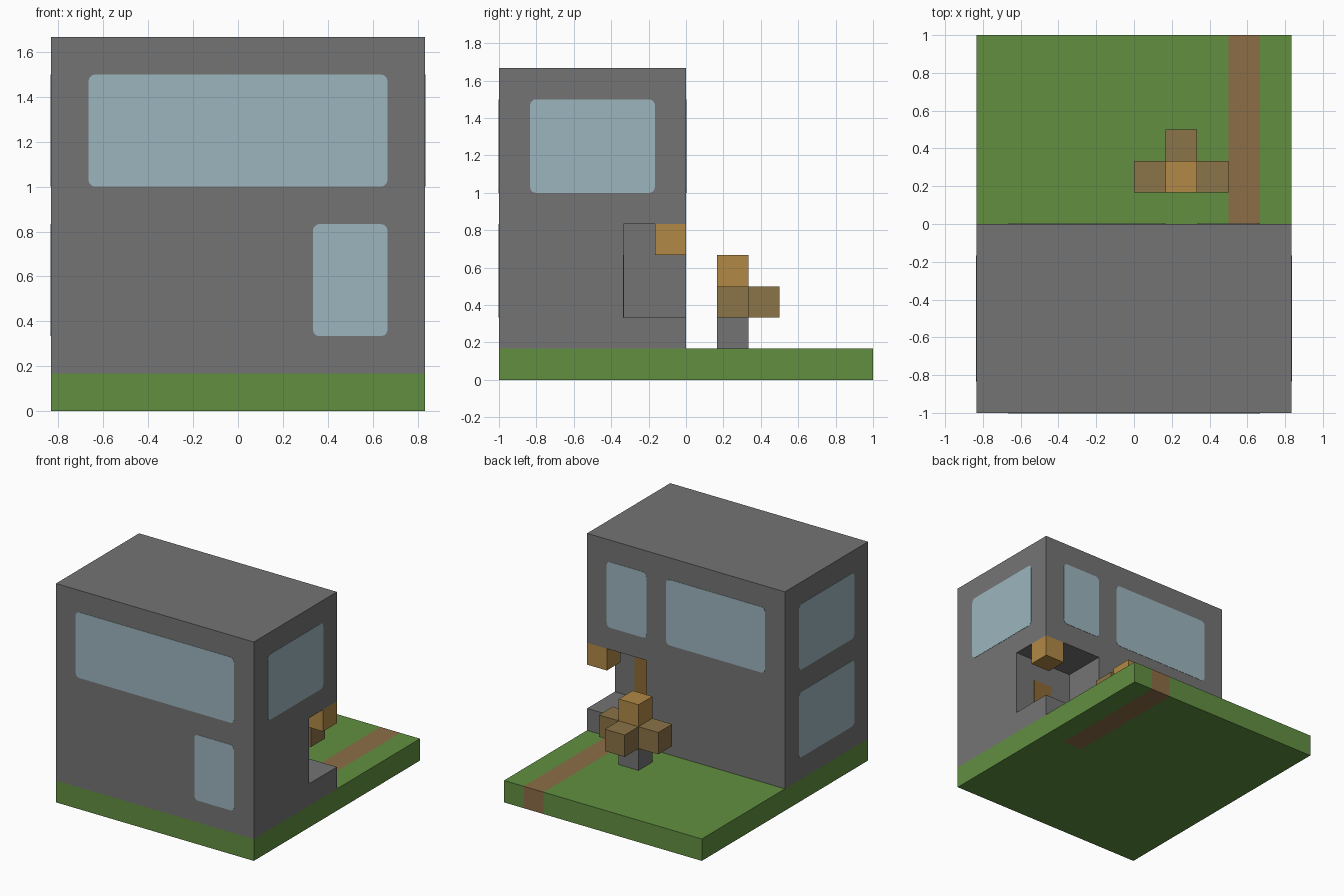
import bpy
import bmesh

if "Cube" in bpy.data.objects:
    bpy.data.objects.remove(bpy.data.objects["Cube"], do_unlink=True)

U = 1 / 6  # the whole scene sits on a regular block grid


def material(name, hex_colour):
    rgb = [int(hex_colour[i:i + 2], 16) / 255 for i in (0, 2, 4)]
    lin = [c / 12.92 if c < 0.04 else ((c + 0.055) / 1.055) ** 2.4 for c in rgb]
    m = bpy.data.materials.new(name)
    m.use_nodes = True
    m.diffuse_color = (*lin, 1)
    m.node_tree.nodes["Principled BSDF"].inputs["Base Color"].default_value = (*lin, 1)
    return m


grass = material("grass green", "618f40")
path = material("path brown", "8c6d46")
stone = material("stone grey", "747474")
glass = material("pale blue glass", "9cb6be")
gold = material("golden wood", "b18946")
tan = material("tan wood", "8b7347")
door_brown = material("door brown", "8c6a34")


def box(name, mat, lo, hi, round_axis=None):
    """Box between two corners; optionally round the edges along one axis."""
    bm = bmesh.new()
    bmesh.ops.create_cube(bm, size=1)
    for v in bm.verts:
        v.co = [(lo[i] + hi[i]) / 2 + v.co[i] * (hi[i] - lo[i]) for i in range(3)]
    if round_axis is not None:
        edges = [e for e in bm.edges
                 if abs((e.verts[0].co - e.verts[1].co).normalized()[round_axis]) > 0.9]
        bmesh.ops.bevel(bm, geom=edges, offset=0.03, segments=3,
                        profile=0.5, affect='EDGES')
    mesh = bpy.data.meshes.new(name)
    bm.to_mesh(mesh)
    bm.free()
    ob = bpy.data.objects.new(name, mesh)
    mesh.materials.append(mat)
    bpy.context.collection.objects.link(ob)
    return ob


def blocks(name, mat, lo, hi):
    """Box measured in grid units."""
    return box(name, mat, [c * U for c in lo], [c * U for c in hi])


def plate(name, mat, axis, wall, across, height, rounded=True):
    """Thin panel on a wall that faces along x (axis 0) or y (axis 1)."""
    t = 0.002
    lo, hi = [0, 0, height[0] * U], [0, 0, height[1] * U]
    lo[axis], hi[axis] = wall * U - t, wall * U + t
    lo[1 - axis], hi[1 - axis] = across[0] * U, across[1] * U
    return box(name, mat, lo, hi, axis if rounded else None)


# Lawn slab, cut so that the path runs through its back half
lawn = blocks("lawn", grass, (-5, -6, 0), (5, 6, 1))
lawn.data.materials.append(path)
bm = bmesh.new()
bm.from_mesh(lawn.data)
for co, no in (((3 * U, 0, 0), (1, 0, 0)), ((4 * U, 0, 0), (1, 0, 0)), ((0, 0, 0), (0, 1, 0))):
    bmesh.ops.bisect_plane(bm, geom=bm.verts[:] + bm.edges[:] + bm.faces[:],
                           plane_co=co, plane_no=no)
for f in bm.faces:
    c = f.calc_center_median()
    f.material_index = int(3 * U < c.x < 4 * U and c.y > 0)
bm.to_mesh(lawn.data)
bm.free()

# House with an open porch cut into its back corner
house = blocks("house", stone, (-5, -6, 1), (5, 0, 10))
cutter = blocks("porch_cutter", stone, (2, -2, 2), (6, 1, 5))
cutter.hide_render = True
cut = house.modifiers.new("porch", 'BOOLEAN')
cut.operation = 'DIFFERENCE'
cut.solver = 'EXACT'
cut.object = cutter
bpy.context.view_layer.objects.active = house
bpy.ops.object.modifier_apply(modifier=cut.name)
bpy.data.objects.remove(cutter, do_unlink=True)

# Porch door and hanging lamp block
plate("porch_door", door_brown, 1, -2, (3, 4), (2, 4), rounded=False)
blocks("porch_lamp", gold, (4, -1, 4), (5, 0, 5))

# Windows
upper, lower = (6, 9), (2, 5)
plate("front_upper_window", glass, 1, -6, (-4, 4), upper)
plate("front_lower_window", glass, 1, -6, (2, 4), lower)
plate("left_window", glass, 0, 5, (-5, -1), upper)
plate("right_upper_window", glass, 0, -5, (-5, -1), upper)
plate("right_lower_window", glass, 0, -5, (-5, -1), lower)
plate("back_small_window", glass, 1, 0, (2, 4), upper)
plate("back_large_window", glass, 1, 0, (-4, 1), upper)

# Garden post with its arms and cap
blocks("post_base", stone, (1, 1, 1), (2, 2, 2))
blocks("post_arms", tan, (0, 1, 2), (3, 2, 3))
blocks("post_back_arm", tan, (1, 2, 2), (2, 3, 3))
blocks("post_cap", gold, (1, 1, 3), (2, 2, 4))
